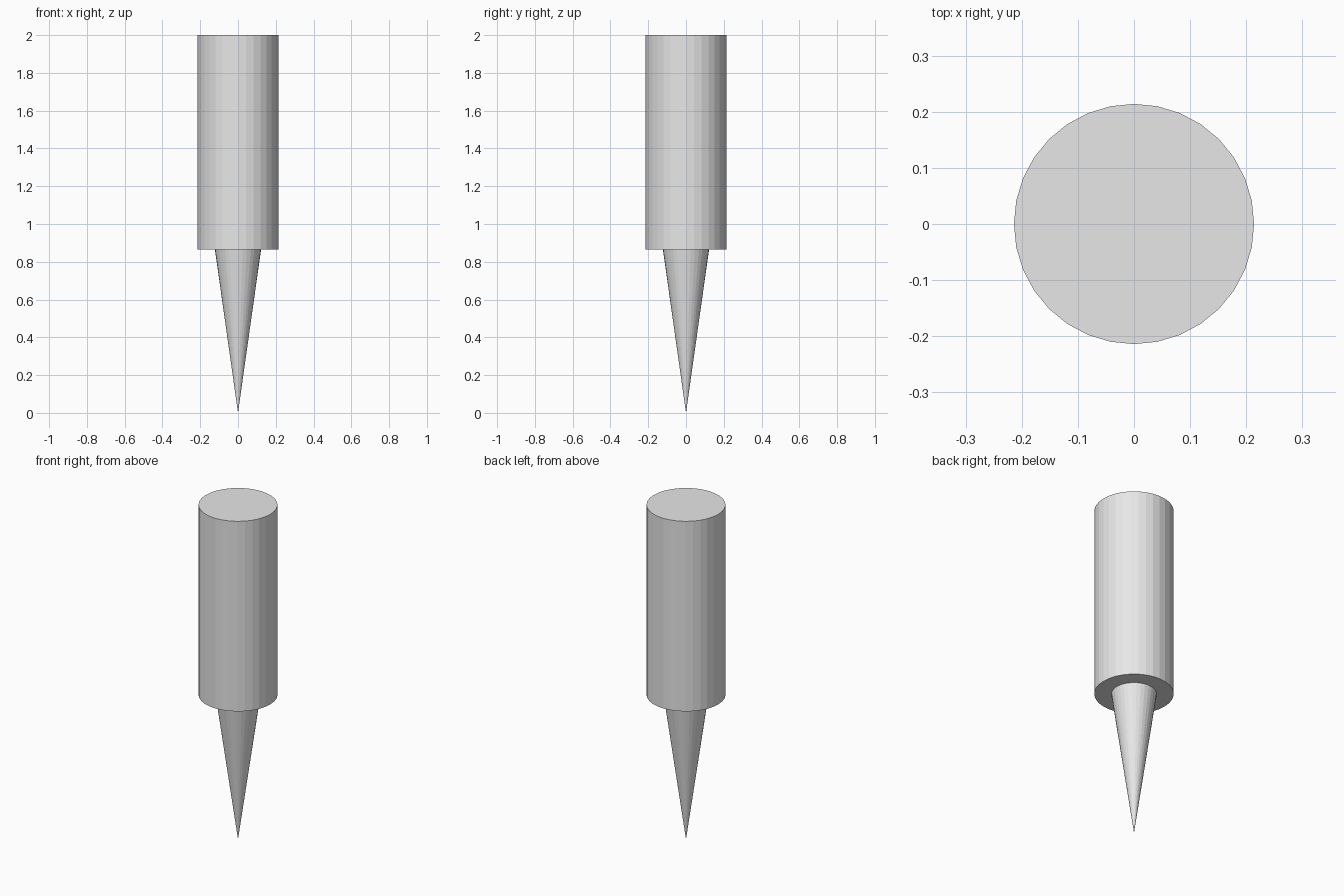
import bpy

if "Cube" in bpy.data.objects:
    bpy.data.objects.remove(bpy.data.objects["Cube"])

SIDES = 32
SHOULDER = 0.864   # height where the spike meets the body

grey = bpy.data.materials.new("light grey")
grey.diffuse_color = (0.8, 0.8, 0.8, 1)
grey.use_nodes = True
grey.node_tree.nodes["Principled BSDF"].inputs["Base Color"].default_value = grey.diffuse_color


def tapered(name, r_bottom, r_top, z0, z1):
    """Flat-sided round part between two heights."""
    bpy.ops.mesh.primitive_cone_add(vertices=SIDES, radius1=r_bottom, radius2=r_top,
                                    depth=z1 - z0, location=(0, 0, (z0 + z1) / 2))
    part = bpy.context.object
    part.name = name
    part.data.materials.append(grey)
    return part


# Round handle
tapered("handle", 0.214, 0.214, SHOULDER, 2.0)

# Pointed spike below the handle
tapered("spike", 0.0, 0.122, 0.0, SHOULDER)
